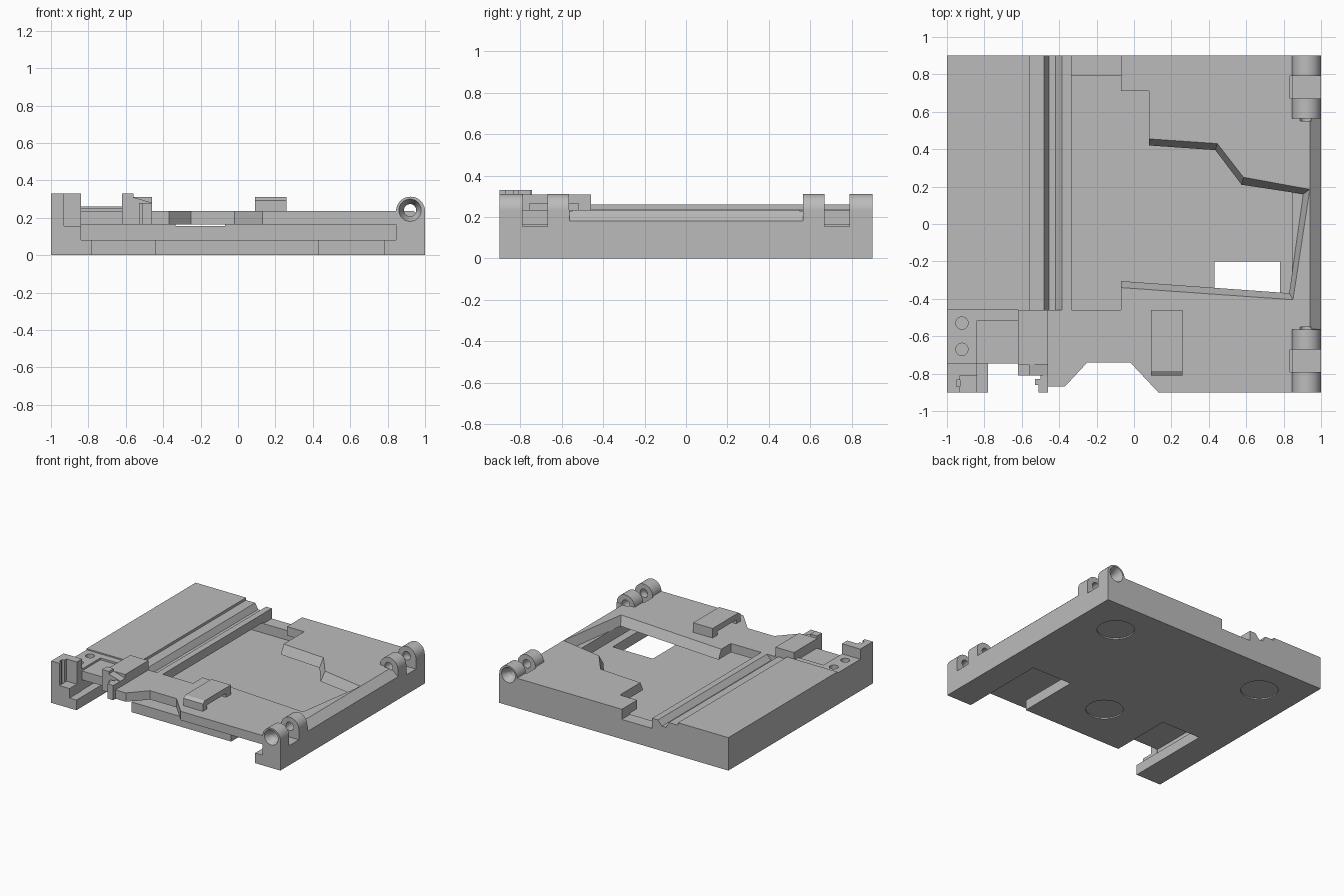
import bpy, bmesh, math
from mathutils import Vector

if "Cube" in bpy.data.objects:
    bpy.data.objects.remove(bpy.data.objects["Cube"])

grey = bpy.data.materials.new("plain_grey")
grey.use_nodes = True
colour = (0.5, 0.5, 0.5, 1)
grey.diffuse_color = colour
grey.node_tree.nodes["Principled BSDF"].inputs["Base Color"].default_value = colour


def loft(name, lower, upper):
    """Solid between two rings of 3D points."""
    bm = bmesh.new()
    a = [bm.verts.new(p) for p in lower]
    b = [bm.verts.new(p) for p in upper]
    bm.faces.new(a)
    bm.faces.new(b)
    n = len(a)
    for i in range(n):
        j = (i + 1) % n
        bm.faces.new((a[i], a[j], b[j], b[i]))
    bmesh.ops.recalc_face_normals(bm, faces=bm.faces)
    mesh = bpy.data.meshes.new(name)
    bm.to_mesh(mesh)
    bm.free()
    mesh.materials.append(grey)
    ob = bpy.data.objects.new(name, mesh)
    bpy.context.collection.objects.link(ob)
    return ob


def prism_z(name, pts, z0, z1, top=None):
    return loft(name, [(x, y, z0) for x, y in pts], [(x, y, z1) for x, y in top or pts])


def prism_y(name, pts, y0, y1):
    return loft(name, [(x, y0, z) for x, z in pts], [(x, y1, z) for x, z in pts])


def prism_x(name, pts, x0, x1):
    return loft(name, [(x0, y, z) for y, z in pts], [(x1, y, z) for y, z in pts])


def box(name, x0, x1, y0, y1, z0, z1):
    return prism_z(name, [(x0, y0), (x1, y0), (x1, y1), (x0, y1)], z0, z1)


def circle(cx, cy, r, n=32):
    return [(cx + r * math.cos(2 * math.pi * i / n), cy + r * math.sin(2 * math.pi * i / n))
            for i in range(n)]


def cut(targets, cutter):
    """Subtract the cutter from every target, then discard it."""
    cutter.hide_render = True
    for ob in targets:
        mod = ob.modifiers.new("cut", 'BOOLEAN')
        mod.operation = 'DIFFERENCE'
        mod.solver = 'EXACT'
        mod.object = cutter
        bpy.context.view_layer.update()
        dg = bpy.context.evaluated_depsgraph_get()
        mesh = bpy.data.meshes.new_from_object(ob.evaluated_get(dg))
        ob.modifiers.clear()
        ob.data = mesh
    bpy.data.objects.remove(cutter)


# Levels shared by the stacked layers
FLOOR, CEIL, DECK, PLATE = 0.08, 0.165, 0.235, 0.26

# Floor with two long front notches and three shallow round recesses
floor = prism_z("floor", [(-1, -.9), (-.78, -.9), (-.78, -.2), (-.44, -.2), (-.44, -.7), (.43, -.7),
                          (.43, -.2), (.78, -.2), (.78, -.9), (1, -.9), (1, .9), (-1, .9)], 0, FLOOR)
for x, y in ((-.675, .6), (.675, .6), (0, -.33)):
    cut([floor], prism_z("recess_cutter", circle(x, y, .135), -.05, .01))

# Walls around the tray slot
left_wall = box("left_wall", -1, -.845, -.745, .9, FLOOR, CEIL)
right_wall = box("right_wall", .845, 1, -.9, .9, FLOOR, CEIL)
box("back_wall_left", -.845, -.335, .795, .9, FLOOR, CEIL)
box("back_threshold", -.335, -.07, .795, .9, FLOOR, .155)
box("back_wall_right", -.07, .845, .795, .9, FLOOR, CEIL)

# Deck around the large opening, whose edges slope outwards
start = [(-.335, -.46), (-.07, -.46)]
low = [(-.07, -.305), (.83, -.37), (.905, .16), (.575, .21), (.435, .395), (.08, .42)]
high = [(-.07, -.34), (.85, -.405), (.94, .185), (.585, .25), (.445, .43), (.08, .455)]
rest = [(.08, .71), (-.07, .71), (-.07, .9), (1, .9), (1, -.9), (.13, -.9), (-.02, -.74),
        (-.25, -.74), (-.37, -.87), (-.46, -.87), (-.46, -.46)]
deck = prism_z("deck", start + low + rest, CEIL, DECK, start + high + rest)
cut([deck], prism_y("edge_cutter", [(.94, DECK), (1.02, .162), (1.02, .3), (.94, .3)], -.562, .567))

# Raised left plate with its guide rail groove
prism_y("rail_plate", [(-1, CEIL), (-1, PLATE), (-.56, PLATE), (-.56, .24), (-.48, .24), (-.455, .195),
                       (-.42, .195), (-.385, DECK), (-.335, DECK), (-.335, CEIL)], -.46, .9)

# Front left corner deck, mounting block and screw holes
prism_z("corner_deck", [(-.84, -.745), (-.62, -.745), (-.62, -.81), (-.46, -.81),
                        (-.46, -.46), (-.84, -.46)], CEIL, DECK)
mount = prism_z("mounting_block", [(-1, -.745), (-.84, -.745), (-.84, -.515), (-.62, -.515),
                                   (-.62, -.46), (-1, -.46)], CEIL, .25)
for y in (-.53, -.67):
    cut([mount, left_wall], prism_z("hole_cutter", circle(-.92, y, .033, 24), .12, .3))

# Corner tower with a ledge and a grooved wall
box("tower_back", -1, -.84, -.81, -.745, FLOOR, .33)
prism_z("tower_wall", [(-1, -.9), (-.93, -.9), (-.93, -.87), (-.95, -.87), (-.95, -.835),
                       (-.93, -.835), (-.93, -.81), (-1, -.81)], FLOOR, .33)
box("tower_ledge", -.93, -.84, -.9, -.81, FLOOR, .155)

# Hook beside the tower
box("hook_block", -.62, -.46, -.75, -.46, DECK, .31)
prism_y("hook_front", [(-.62, DECK), (-.62, .33), (-.56, .33), (-.56, .31), (-.46, .28),
                       (-.46, DECK)], -.81, -.75)
prism_z("hook_peg", [(-.5, -.81), (-.5, -.83), (-.53, -.83), (-.53, -.86), (-.51, -.86),
                     (-.51, -.9), (-.46, -.9), (-.46, -.81)], CEIL, .28)

# Bridge clip on the front deck
prism_x("bridge_clip", [(-.81, DECK), (-.81, .293), (-.785, .31), (-.46, .31), (-.46, DECK),
                        (-.52, DECK), (-.52, .265), (-.755, .265), (-.755, DECK)], .09, .26)

# Hinge knuckles in two pairs
arc = [(.9225 + .0775 * math.cos(math.pi * i / 16), .235 + .0775 * math.sin(math.pi * i / 16))
       for i in range(17)]
profile = [(.845, CEIL), (1, CEIL)] + arc
knuckles = []
for side, label in ((-1, "front"), (1, "back")):
    cut([deck, right_wall], box("gap_cutter", .835, 1.05, *sorted((side * .79, side * .67)), .155, .4))
    for where, y0, y1 in (("outer", .79, .9), ("inner", .565, .67)):
        knuckles.append(prism_y(f"{label}_{where}_knuckle", profile, side * y0, side * y1))
    # Pin bore and countersink
    pair = knuckles[-2:]
    pin = circle(.92, .24, .033, 24)
    cut(pair + [deck], prism_y("bore_cutter", pin, side * .55, side * .95))
    sink = loft("sink_cutter", [(x, side * .84, z) for x, z in pin],
                [(x, side * .905, z) for x, z in circle(.92, .24, .062, 24)])
    cut([pair[0], deck], sink)

bpy.ops.object.select_all(action='DESELECT')
for ob in knuckles:
    ob.select_set(True)
bpy.context.view_layer.objects.active = knuckles[0]
bpy.ops.object.shade_smooth_by_angle(angle=math.radians(30))
